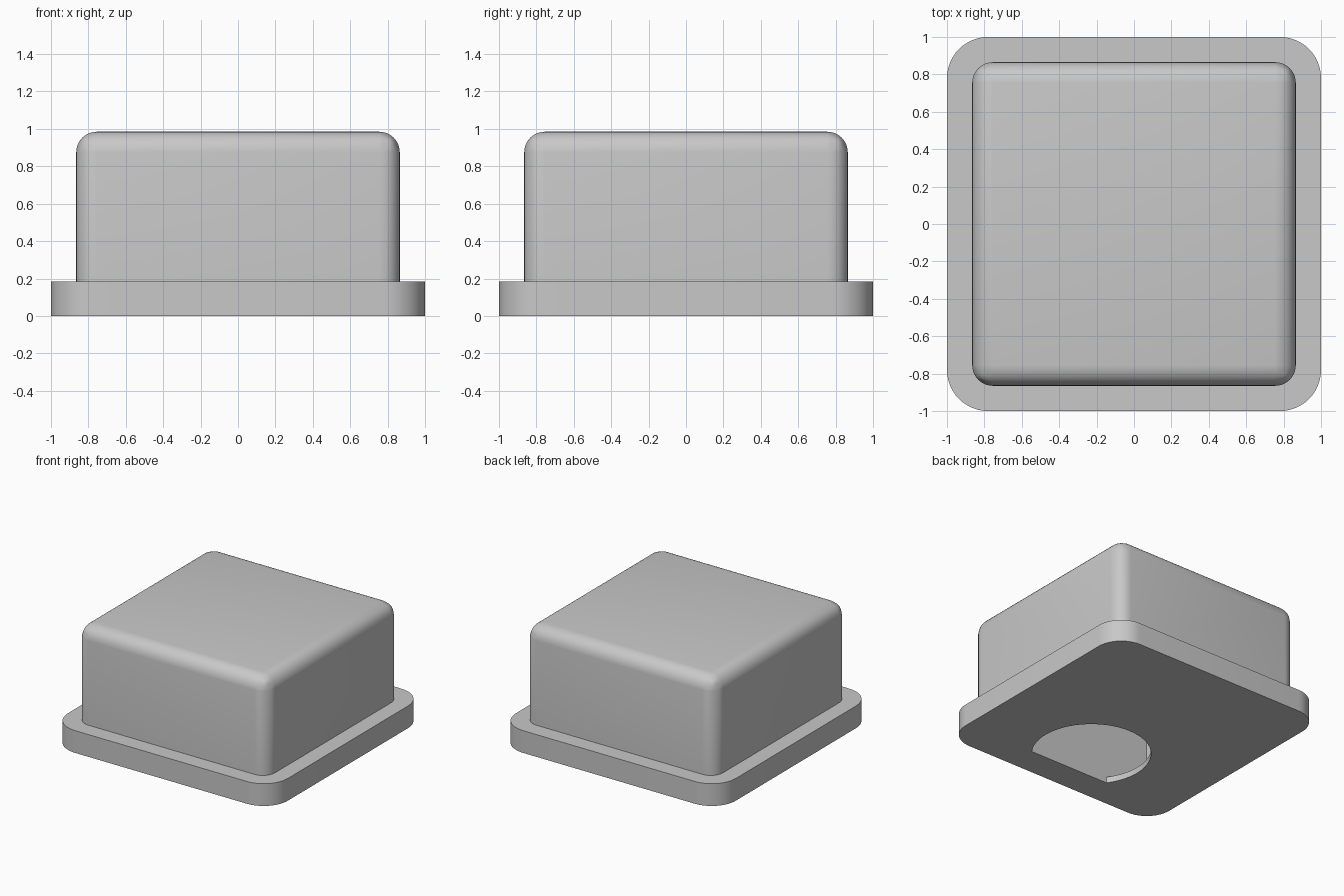
import bpy, bmesh, math

if "Cube" in bpy.data.objects:
    bpy.data.objects.remove(bpy.data.objects["Cube"])

grey = bpy.data.materials.new("light_grey")
grey.diffuse_color = (0.58, 0.58, 0.58, 1)
grey.use_nodes = True
grey.node_tree.nodes["Principled BSDF"].inputs["Base Color"].default_value = grey.diffuse_color


def make_object(name, bm):
    bmesh.ops.recalc_face_normals(bm, faces=bm.faces)
    mesh = bpy.data.meshes.new(name)
    bm.to_mesh(mesh)
    bm.free()
    mesh.materials.append(grey)
    obj = bpy.data.objects.new(name, mesh)
    bpy.context.collection.objects.link(obj)
    return obj


def prism(name, outline, z0, z1, radius=0, segments=8, round_top=False):
    """Extrude an outline upward, optionally rounding its upright and top edges."""
    bm = bmesh.new()
    face = bm.faces.new([bm.verts.new((x, y, z0)) for x, y in outline])
    ext = bmesh.ops.extrude_face_region(bm, geom=[face], use_keep_orig=True)
    for v in ext["geom"]:
        if isinstance(v, bmesh.types.BMVert):
            v.co.z = z1
    if radius:
        edges = [e for e in bm.edges
                 if abs(e.verts[0].co.z - e.verts[1].co.z) > 0.01
                 or (round_top and all(v.co.z > z1 - 0.001 for v in e.verts))]
        bmesh.ops.bevel(bm, geom=edges, offset=radius, segments=segments,
                        profile=0.5, affect='EDGES')
    return make_object(name, bm)


def square(h):
    return [(-h, -h), (h, -h), (h, h), (-h, h)]


def combine(target, other, operation):
    mod = target.modifiers.new(operation.lower(), 'BOOLEAN')
    mod.operation = operation
    mod.solver = 'EXACT'
    mod.object = other
    bpy.context.view_layer.objects.active = target
    bpy.ops.object.modifier_apply(modifier=mod.name)
    bpy.data.objects.remove(other, do_unlink=True)


# Rounded cap standing on a wider flange
body = prism("flanged_cap", square(1.0), 0, 0.183, 0.22, 12)
cap = prism("cap", square(0.865), 0.1, 0.985, 0.11, 8, round_top=True)
combine(body, cap, 'UNION')

# Hollow inside, closed below by a thin floor
combine(body, prism("cavity_cutter", square(0.76), 0.05, 0.88), 'DIFFERENCE')

# D-shaped opening in the floor, its flat side flush with the front inner wall
R, CY, FLAT = 0.45, -0.5, -0.76
start = math.asin((FLAT - CY) / R)
sweep = math.pi - 2 * start
arc = [(R * math.cos(start + sweep * i / 40), CY + R * math.sin(start + sweep * i / 40))
       for i in range(41)]
combine(body, prism("opening_cutter", arc, -0.1, 0.2), 'DIFFERENCE')

# Smooth fillets, crisp edges
bpy.ops.object.select_all(action='DESELECT')
body.select_set(True)
bpy.context.view_layer.objects.active = body
bpy.ops.object.shade_smooth_by_angle(angle=math.radians(30))
